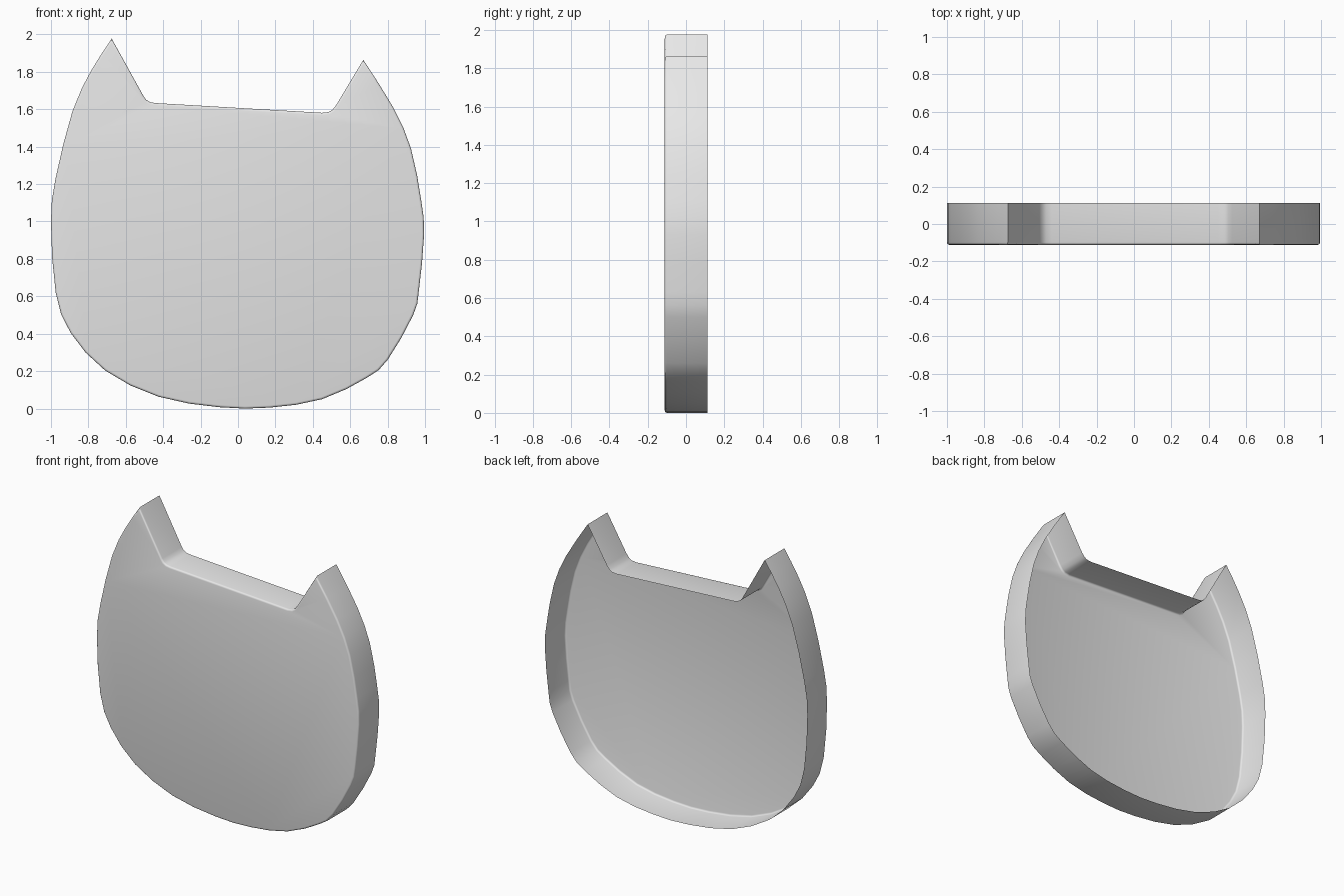
import bpy
import bmesh
import math
from mathutils import Vector

HALF_DEPTH = 0.111
EDGE_RADIUS = 0.012

default_cube = bpy.data.objects.get("Cube")
if default_cube:
    bpy.data.objects.remove(default_cube, do_unlink=True)


def make_material(name, colour):
    material = bpy.data.materials.new(name)
    material.use_nodes = True
    material.diffuse_color = colour
    shader = material.node_tree.nodes["Principled BSDF"]
    shader.inputs["Base Color"].default_value = colour
    return material


def smooth_path(points, steps):
    """Catmull-Rom curve passing through every point, ends included."""
    points = [Vector(p) for p in points]
    first = points[0] * 2 - points[1]
    last = points[-1] * 2 - points[-2]
    padded = [first] + points + [last]
    path = []
    for a, b, c, d in zip(padded, padded[1:], padded[2:], padded[3:]):
        for step in range(steps):
            t = step / steps
            path.append(b + (c - a) * t / 2
                        + (a * 2 - b * 5 + c * 4 - d) * t ** 2 / 2
                        + (b * 3 - a - c * 3 + d) * t ** 3 / 2)
    return path + [points[-1]]


# Rounded head, from the left ear tip around the chin to the right ear tip
head_curve = smooth_path([
    (.67, 1.864), (.83, 1.61), (.925, 1.39), (.98, 1.11), (.995, .93),
    (.967, .63), (.937, .5), (.8, .26), (.69, .165), (.45, .05),
    (.17, .005), (-.1, .007), (-.425, .063), (-.71, .203), (-.895, .405),
    (-.975, .62), (-1, 1), (-.976, 1.227), (-.885, 1.59), (-.783, 1.81),
    (-.675, 1.977)], 2)

# Slightly tilted brow with softened corners between the ears
brow_line = [Vector(p) for p in [
    (-.505, 1.67), (-.49, 1.65), (-.47, 1.638), (-.44, 1.633),
    (.45, 1.581), (.485, 1.585), (.505, 1.597), (.525, 1.622)]]

outline = head_curve + brow_line

# Front plate, with a thin wall running back from its rim
bm = bmesh.new()
back_ring = [bm.verts.new((p.x, HALF_DEPTH, p.y)) for p in outline]
front_ring = [bm.verts.new((p.x, -HALF_DEPTH, p.y)) for p in outline]
plate = bm.faces.new(front_ring)
for i, vert in enumerate(front_ring):
    before = i - 1
    bm.faces.new((front_ring[before], vert, back_ring[i], back_ring[before]))
bmesh.ops.recalc_face_normals(bm, faces=bm.faces)
if plate.normal.y > 0:
    bmesh.ops.reverse_faces(bm, faces=bm.faces)

# Small rounding where the plate meets the wall
bmesh.ops.bevel(bm, geom=list(plate.edges), offset=EDGE_RADIUS,
                segments=3, profile=0.5, affect="EDGES")

mesh = bpy.data.meshes.new("cat_head_shell")
bm.to_mesh(mesh)
bm.free()
mesh.materials.append(make_material("plain grey", (0.8, 0.8, 0.8, 1)))

shell = bpy.data.objects.new("cat_head_shell", mesh)
bpy.context.collection.objects.link(shell)
bpy.context.view_layer.objects.active = shell
shell.select_set(True)
bpy.ops.object.shade_smooth_by_angle(angle=math.radians(35))
